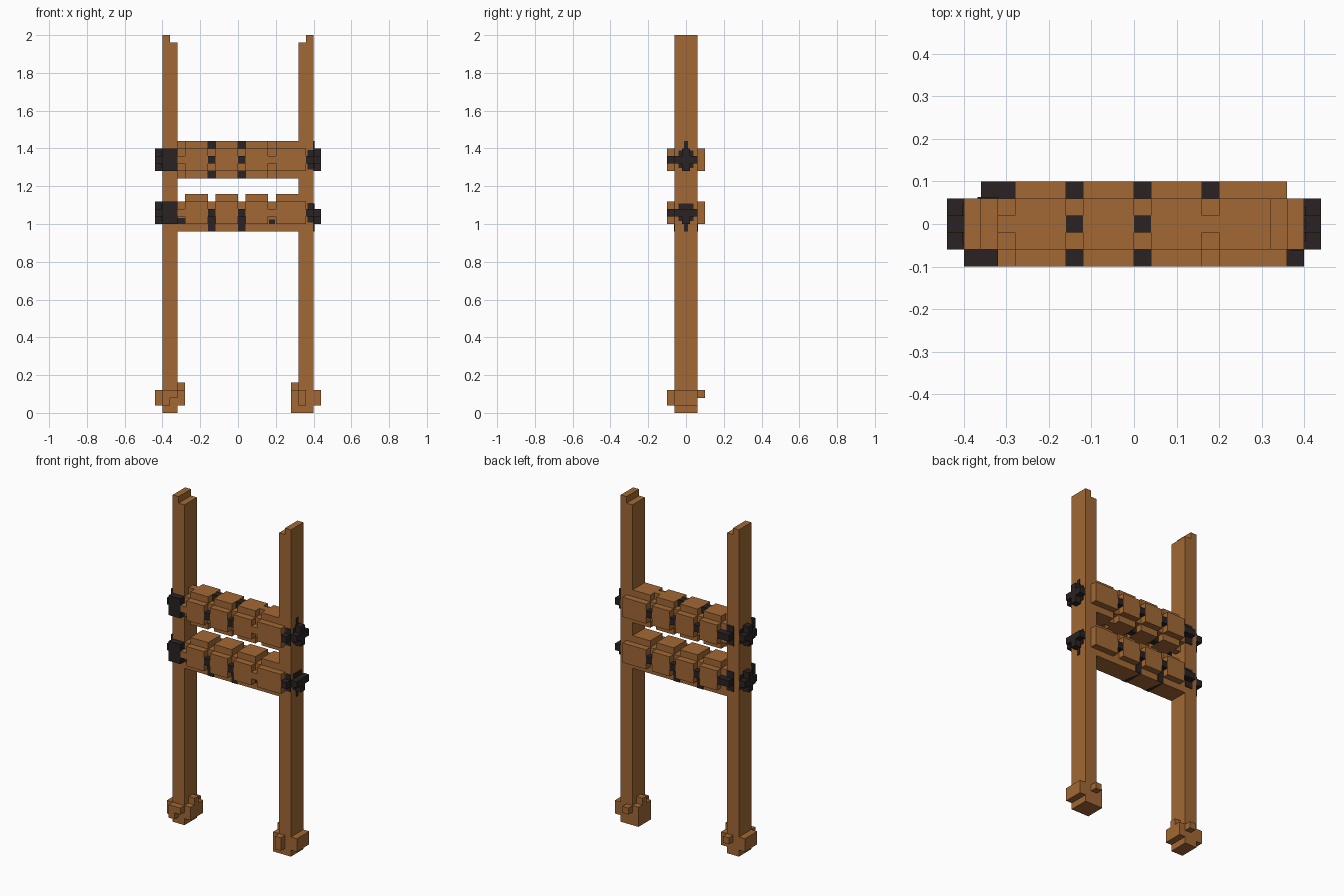
import bpy
import bmesh
from mathutils import Vector

if "Cube" in bpy.data.objects:
    bpy.data.objects.remove(bpy.data.objects["Cube"], do_unlink=True)

U = 0.04  # size of one block


def material(name, color):
    mat = bpy.data.materials.new(name)
    mat.use_nodes = True
    mat.diffuse_color = color
    mat.node_tree.nodes["Principled BSDF"].inputs["Base Color"].default_value = color
    return mat


WOOD = material("warm wood", (0.36, 0.14, 0.035, 1))
ROPE = material("dark rope", (0.023, 0.016, 0.016, 1))


def blocks(name, mat, boxes):
    """One object from boxes given as x, y, z ranges in block units."""
    bm = bmesh.new()
    for x0, x1, y0, y1, z0, z1 in boxes:
        lo, hi = Vector((x0, y0, z0)) * U, Vector((x1, y1, z1)) * U
        new = bmesh.ops.create_cube(bm, size=1)["verts"]
        for v in new:
            v.co = [(a + b) / 2 + c * (b - a) for a, b, c in zip(lo, hi, v.co)]
    mesh = bpy.data.meshes.new(name)
    bm.to_mesh(mesh)
    bm.free()
    mesh.materials.append(mat)
    obj = bpy.data.objects.new(name, mesh)
    bpy.context.collection.objects.link(obj)


# Posts, each with a notch on the inner side of the top
blocks("right_post", WOOD, [(-10, -8, -1.5, 1.5, 0, 49), (-10, -9, -1.5, 1.5, 49, 50)])
blocks("left_post", WOOD, [(8, 10, -1.5, 1.5, 0, 49), (9, 10, -1.5, 1.5, 49, 50)])

# Lumpy feet around the post bases
blocks("right_foot", WOOD, [
    (-11, -10, -1.5, 1.5, 1, 3), (-8, -7, -1.5, 1.5, 1, 3), (-8, -7, -0.5, 0.5, 3, 4),
    (-10, -8, -2.5, -1.5, 2, 3), (-10, -9, -2.5, -1.5, 1, 2), (-9, -8, 1.5, 2.5, 2, 3)])
blocks("left_foot", WOOD, [
    (10, 11, -1.5, 1.5, 1, 3), (7, 8, -1.5, 1.5, 0, 3), (7, 8, -0.5, 0.5, 3, 4),
    (8, 9, -2.5, -1.5, 1, 3), (8, 9, 1.5, 2.5, 2, 3)])


def beam(name, z, upper):
    wood, rope = [], []

    # Thick rounded segments, the last one lapping over the post
    for x0, x1 in ((-7, -4), (-3, 0), (1, 4), (5, 8)):
        wood.append((x0, x1, -1.5, 1.5, z, z + 5))
        lap = x1 + (x1 == 8)
        for y in (-2.5, 1.5):
            wood.append((x0, lap, y, y + 1, z + 1, z + 4))

    # Narrow grooves between the segments, two of them tied with rope
    for x in (-8, -4, 0, 4):
        tied = x in (-4, 0)
        tie = rope if tied else wood
        wood.append((x, x + 1, -1.5, 1.5, z + 1, z + 4))
        tie.append((x, x + 1, -2.5, -1.5, z + 2, z + 3))
        rope.append((x, x + 1, 1.5, 2.5, z + 2, z + 3))
        if upper:
            tie.append((x, x + 1, -0.5, 0.5, z + 4, z + 5))
            tie.append((x, x + 1, -0.5, 0.5, z, z + 1))
        else:
            wood.append((x, x + 1, -1.5, 1.5, z, z + 1))
            if tied:
                rope.append((x, x + 1, -1.6, 1.6, z, z + 2))
            elif x > 0:
                rope.append((x + 0.1, x + 0.9, -1.6, -1.5, z + 1, z + 1.6))
            else:
                rope.append((x, x + 1, -1.6, -1.5, z + 1, z + 1.8))
    blocks(name + "_beam", WOOD, wood)
    blocks(name + "_beam_ties", ROPE, rope)

    # Rope knots around the posts
    blocks(name + "_right_knot", ROPE, [
        (-11, -10, -0.5, 0.5, z + 1, z + 4), (-11, -10, -1.5, 1.5, z + 2, z + 3),
        (-10, -8, -2.5, -1.5, z + 1, z + 4), (-9, -8, 1.5, 2.5, z + 2, z + 3),
        (-9.2, -8, 1.5, 1.6, z + 1, z + 4), (-10.1, -10, -1.2, 1.2, z + 1.4, z + 3.6)])
    tip = z + 4 if upper else z
    blocks(name + "_left_knot", ROPE, [
        (10, 11, -0.5, 0.5, z + 1, z + 3 + upper), (10, 11, -1.5, 1.5, z + 2, z + 3),
        (9, 10, -2.5, -1.5, z + 2, z + 3), (9.2, 10, -1.6, -1.5, z + 1.2, z + 3.8),
        (10, 10.1, -1, 1, z + 1.4, z + 3.7), (10, 10.1, -0.25, 0.25, tip, tip + 1)])


beam("upper", 31, True)
beam("lower", 24, False)
